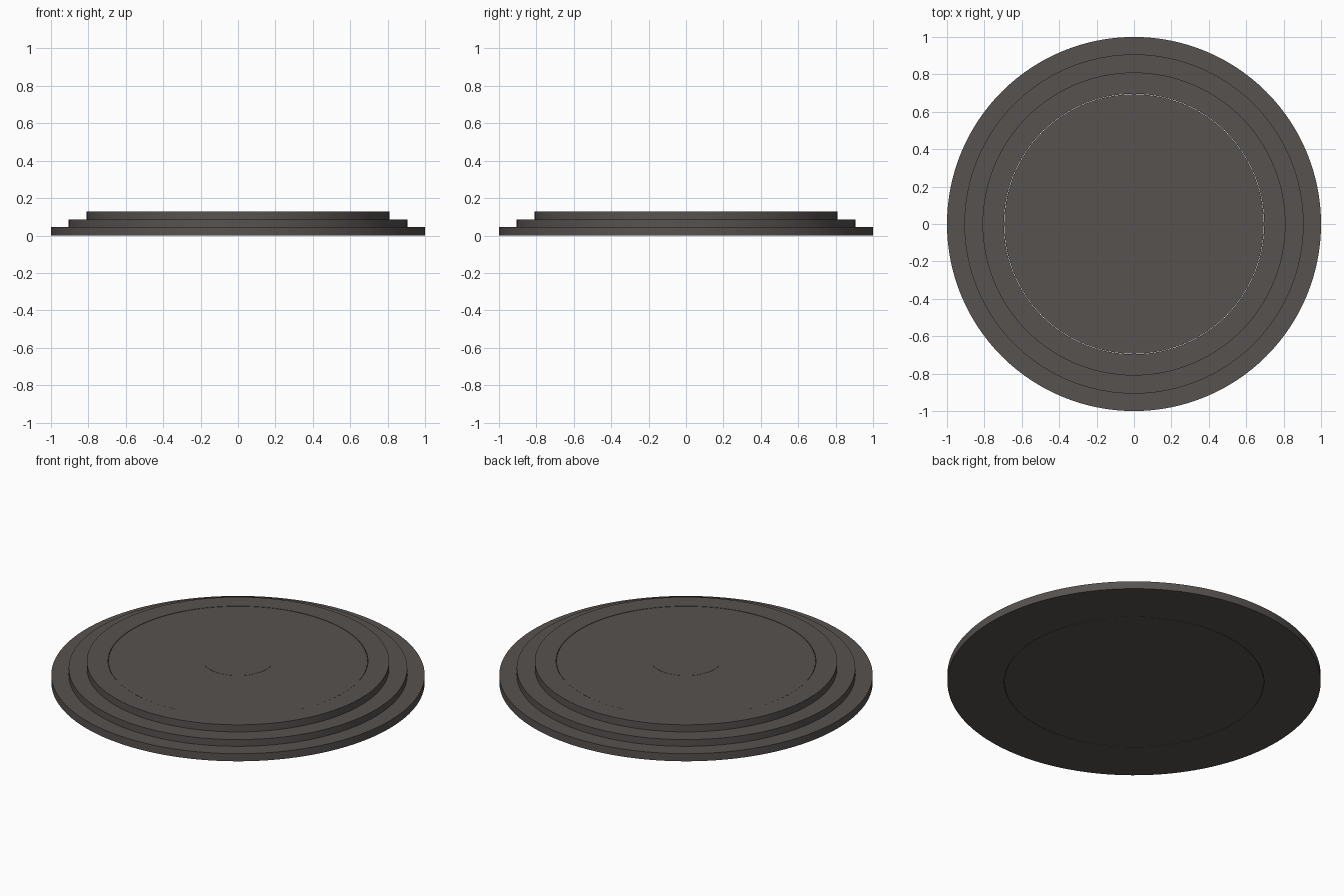
import bpy, bmesh, math

if "Cube" in bpy.data.objects:
    bpy.data.objects.remove(bpy.data.objects["Cube"])

stone = bpy.data.materials.new("dark_warm_grey")
stone.diffuse_color = (0.095, 0.085, 0.08, 1)
stone.use_nodes = True
stone.node_tree.nodes["Principled BSDF"].inputs["Base Color"].default_value = stone.diffuse_color
SEG = 128


def lathe(name, profile, closed):
    """Spin an (r, z) profile around the z axis."""
    bm = bmesh.new()
    verts = [bm.verts.new((r, 0, z)) for r, z in profile]
    pairs = list(zip(verts, verts[1:]))
    if closed:
        pairs.append((verts[-1], verts[0]))
    edges = [bm.edges.new(p) for p in pairs]
    bmesh.ops.spin(bm, geom=verts + edges, cent=(0, 0, 0), axis=(0, 0, 1),
                   angle=math.tau, steps=SEG, use_merge=True)
    bmesh.ops.remove_doubles(bm, verts=bm.verts, dist=1e-5)
    bmesh.ops.recalc_face_normals(bm, faces=bm.faces)
    me = bpy.data.meshes.new(name)
    bm.to_mesh(me)
    bm.free()
    me.materials.append(stone)
    ob = bpy.data.objects.new(name, me)
    bpy.context.collection.objects.link(ob)
    bpy.ops.object.select_all(action='DESELECT')
    ob.select_set(True)
    bpy.context.view_layer.objects.active = ob
    bpy.ops.object.shade_smooth_by_angle(angle=math.radians(30))
    return ob


# Stepped rim: three rings stacked, open in the middle
R_IN = 0.696
lathe("stepped_rim", [(R_IN, 0), (1.0, 0), (1.0, 0.045), (0.907, 0.045),
                      (0.907, 0.085), (0.81, 0.085), (0.81, 0.127),
                      (R_IN, 0.127)], True)

# Central platform, seated in the rim with a hairline seam
lathe("centre_platform", [(0, 0), (0.694, 0), (0.694, 0.126), (0.185, 0.126),
                          (0.185, 0.127), (0, 0.127)], False)
